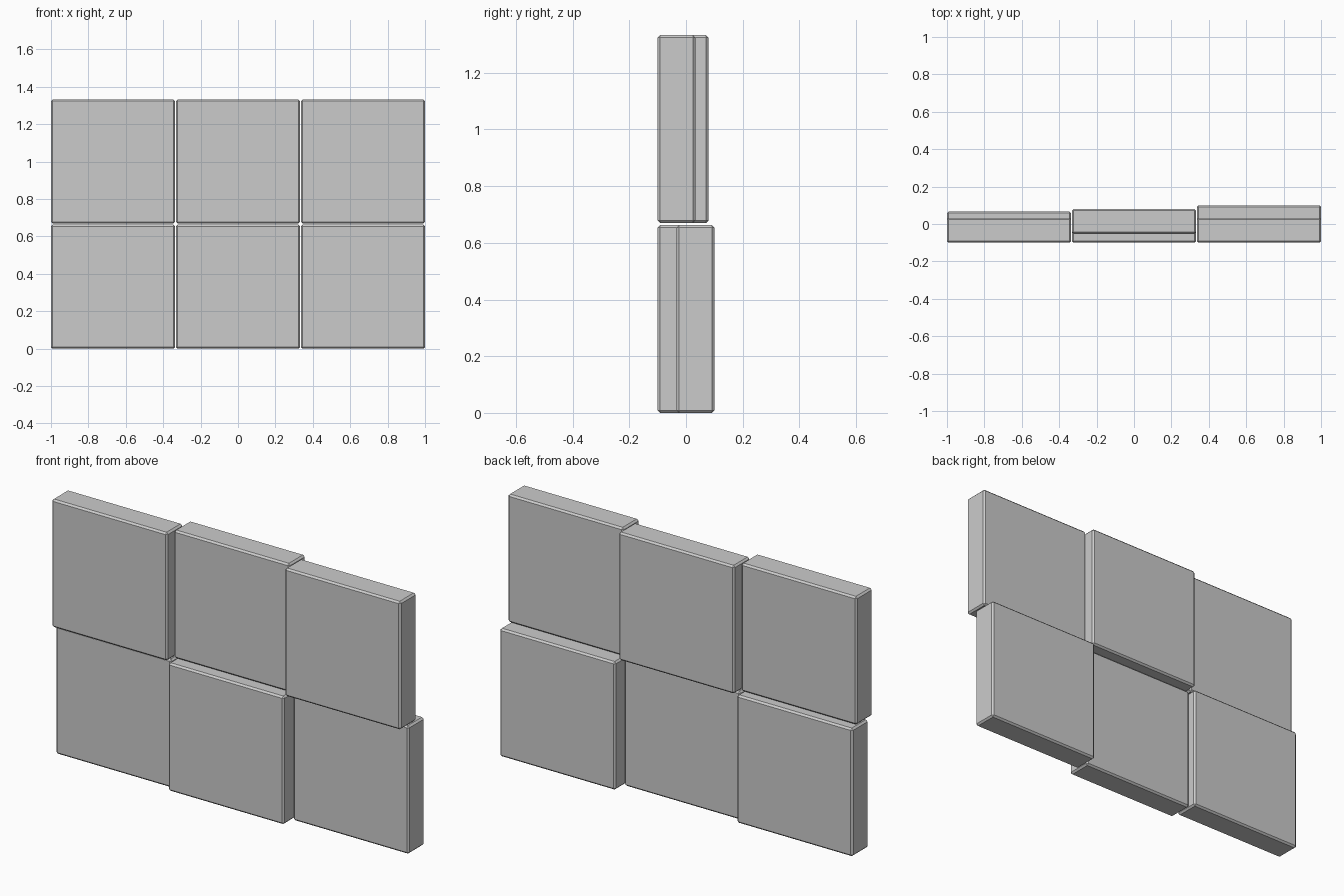
import bpy, bmesh
from mathutils import Vector

if "Cube" in bpy.data.objects:
    bpy.data.objects.remove(bpy.data.objects["Cube"])

PITCH = 0.667   # column and row spacing
GAP = 0.005     # seam between panels
DEPTH = 0.133   # panel thickness
CHAMFER = 0.009


def panel(name, x0, x1, z0, z1, front):
    """Thin square slab with chamfered edges, front face at y = front."""
    bm = bmesh.new()
    bmesh.ops.create_cube(bm, size=1)
    bmesh.ops.scale(bm, vec=(x1 - x0, DEPTH, z1 - z0), verts=bm.verts)
    bmesh.ops.bevel(bm, geom=bm.edges[:], offset=CHAMFER, segments=1,
                    affect='EDGES', clamp_overlap=True)
    mesh = bpy.data.meshes.new(name)
    bm.to_mesh(mesh)
    bm.free()
    obj = bpy.data.objects.new(name, mesh)
    obj.location = Vector(((x0 + x1) / 2, front + DEPTH / 2, (z0 + z1) / 2))
    bpy.context.collection.objects.link(obj)


# Front offset of each panel, left to right, for each row
rows = {
    "lower": (0.0, [-0.066, -0.1, -0.033]),
    "upper": (PITCH + GAP / 2, [-0.1, -0.053, -0.1]),
}
size = (2 - 2 * GAP) / 3
for row, (z, fronts) in rows.items():
    for side, i, front in zip(("left", "middle", "right"), range(3), fronts):
        x = -1 + i * (size + GAP)
        panel(f"{row}_{side}_panel", x, x + size, z, z + size, front)
